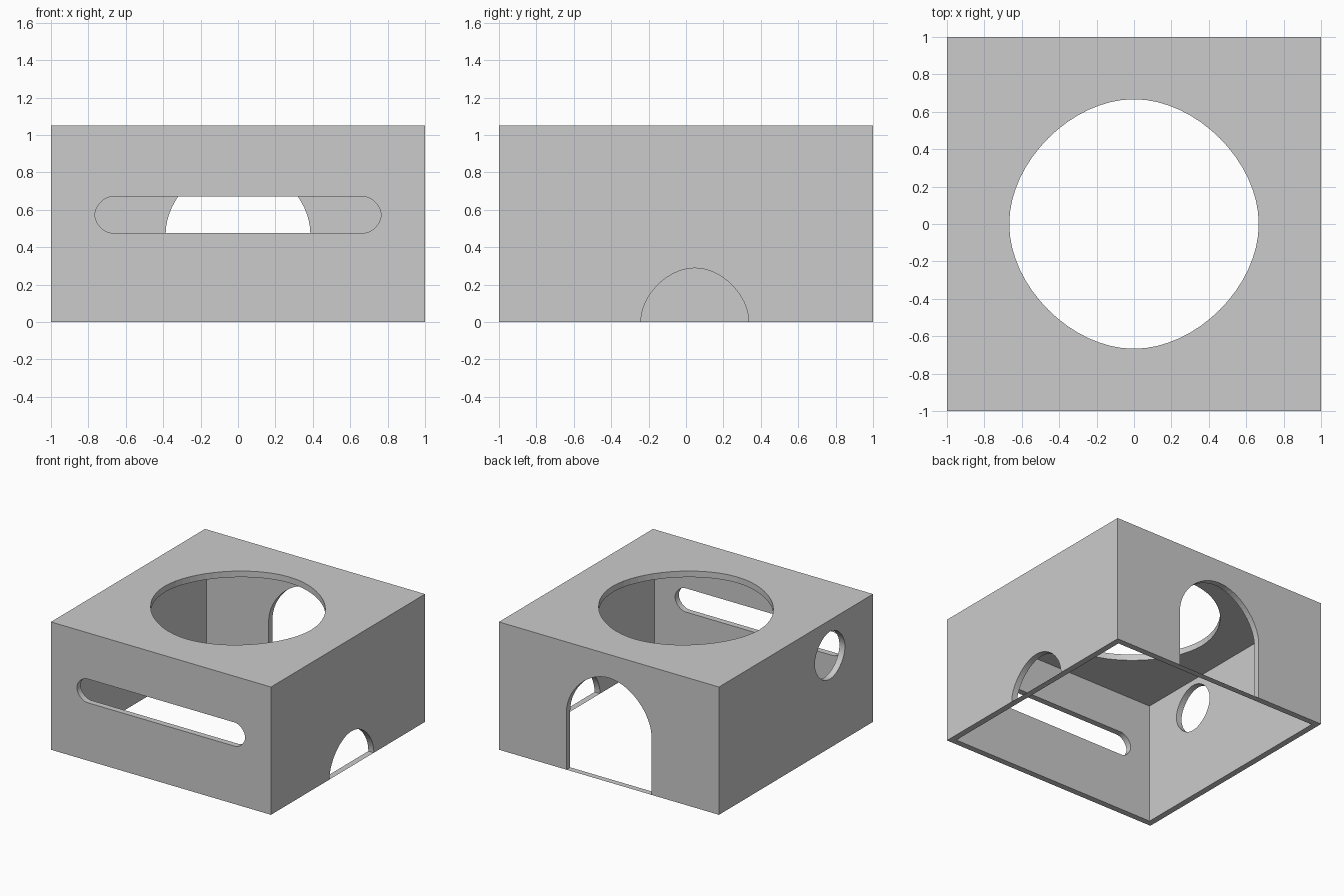
import bpy, bmesh
from mathutils import Vector

if "Cube" in bpy.data.objects:
    bpy.data.objects.remove(bpy.data.objects["Cube"])

H, T = 1.05, 0.05      # box height and wall thickness
K = 0.5                # handle length of the curved corners


def quarter(c, r, a, b, n=16):
    """Bezier quarter arc around c, from direction a to direction b."""
    c, a, b = Vector(c), Vector(a) * r, Vector(b) * r
    out = []
    for i in range(n + 1):
        t = i / n
        s = 1 - t
        wa = s**3 + 3 * s * s * t + 3 * s * t * t * K
        wb = t**3 + 3 * t * t * s + 3 * t * s * s * K
        out.append(c + a * wa + b * wb)
    return out


E, N, W, S = (1, 0), (0, 1), (-1, 0), (0, -1)


def slot(cx, cz, r, half=0.0):
    """Round hole, or a long rounded slot when half > 0."""
    right, left = (cx + half, cz), (cx - half, cz)
    pts = (quarter(right, r, S, E) + quarter(right, r, E, N)
           + quarter(left, r, N, W) + quarter(left, r, W, S))
    return [p for i, p in enumerate(pts) if (p - pts[i - 1]).length > 1e-5]


def arch(cx, spring, r):
    """Doorway outline reaching below the bottom edge."""
    top = quarter((cx, spring), r, E, N) + quarter((cx, spring), r, N, W)[1:]
    return [Vector((cx + r, -0.1))] + top + [Vector((cx - r, -0.1))]


def mesh_object(name, bm):
    bmesh.ops.recalc_face_normals(bm, faces=bm.faces)
    me = bpy.data.meshes.new(name)
    bm.to_mesh(me)
    bm.free()
    ob = bpy.data.objects.new(name, me)
    bpy.context.collection.objects.link(ob)
    return ob


def block(name, half, z0, z1):
    bm = bmesh.new()
    bmesh.ops.create_cube(bm, size=1)
    for v in bm.verts:
        v.co = (v.co.x * 2 * half, v.co.y * 2 * half, z0 + (v.co.z + 0.5) * (z1 - z0))
    return mesh_object(name, bm)


def prism(name, outline, place, direction):
    bm = bmesh.new()
    face = bm.faces.new([bm.verts.new(place(*p)) for p in outline])
    ext = bmesh.ops.extrude_face_region(bm, geom=[face])["geom"]
    bmesh.ops.translate(bm, vec=direction,
                        verts=[g for g in ext if isinstance(g, bmesh.types.BMVert)])
    return mesh_object(name, bm)


# Open-bottomed box and the shapes cut out of it
box = block("box_shell", 1.0, 0, H)
D = 0.4
cutters = [
    block("cavity", 1 - T, -0.2, H - T),
    prism("top_hole", slot(0, 0, 0.667), lambda u, v: (u, v, H - 0.2), (0, 0, D)),
    prism("front_slot", slot(0, 0.573, 0.0975, 0.667), lambda u, v: (u, -1.2, v), (0, D, 0)),
    prism("back_door", arch(0, 0.47, 0.387), lambda u, v: (u, 0.8, v), (0, D, 0)),
    prism("right_arch", arch(0.047, 0, 0.288), lambda u, v: (0.8, u, v), (D, 0, 0)),
    prism("left_hole", slot(-0.44, 0.76, 0.195), lambda u, v: (-1.2, u, v), (D, 0, 0)),
]
bpy.context.view_layer.objects.active = box
for c in cutters:
    m = box.modifiers.new(c.name, "BOOLEAN")
    m.operation, m.solver, m.object = "DIFFERENCE", "EXACT", c
    bpy.ops.object.modifier_apply(modifier=m.name)
    bpy.data.objects.remove(c)

# Paper-thin sills that close the bottom rim under the two arches
for name, x0, x1, y0, y1 in [("back_sill", -0.387, 0.387, 1 - T, 1),
                             ("right_sill", 1 - T, 1, -0.241, 0.335)]:
    bm = bmesh.new()
    bm.faces.new([bm.verts.new((x, y, 0)) for x, y in
                  [(x0, y0), (x0, y1), (x1, y1), (x1, y0)]])
    me = bpy.data.meshes.new(name)
    bm.to_mesh(me)
    bm.free()
    bpy.context.collection.objects.link(bpy.data.objects.new(name, me))
